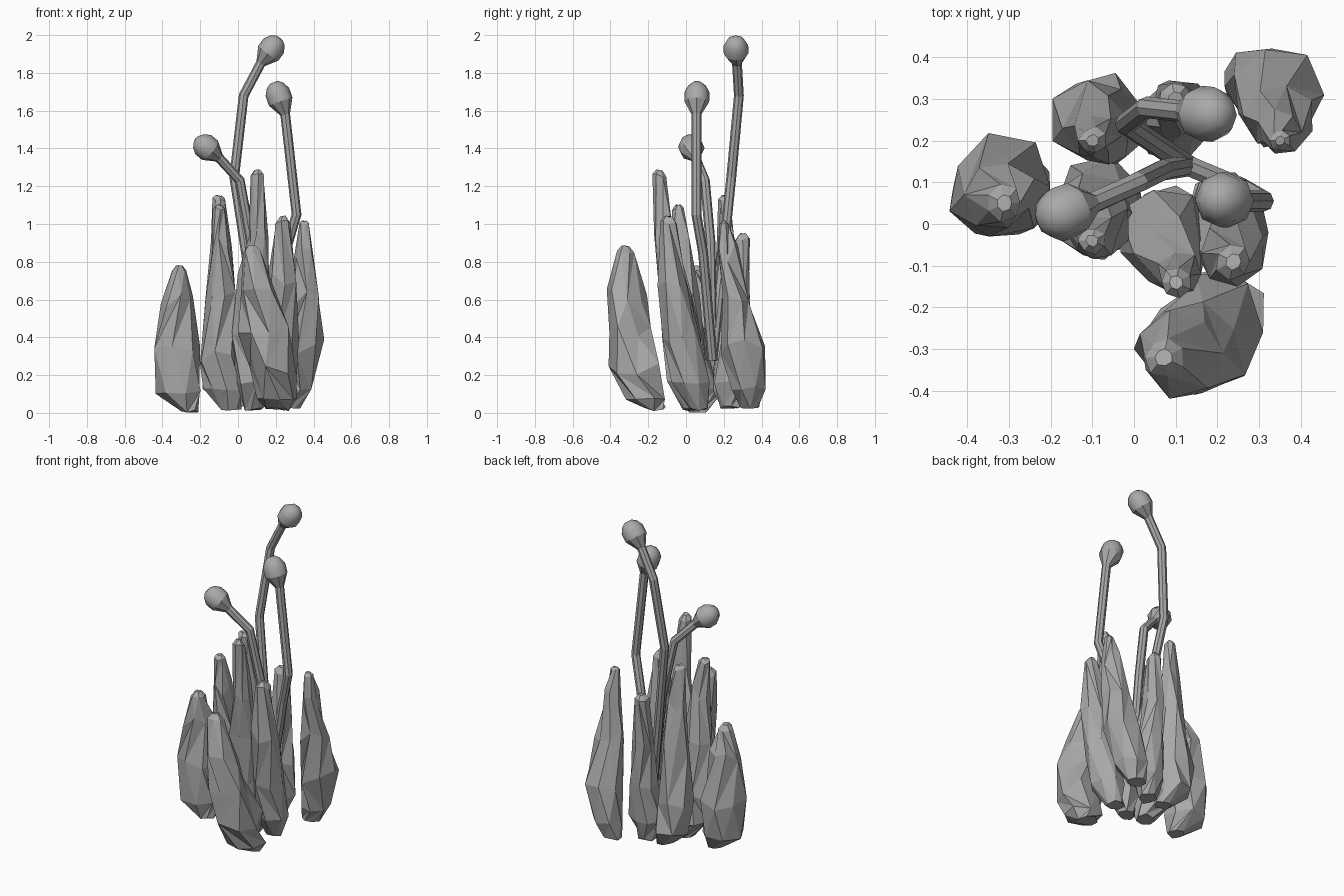
import bpy, math, random
from mathutils import Vector

cube = bpy.data.objects.get("Cube")
if cube:
    bpy.data.objects.remove(cube, do_unlink=True)

random.seed(7)
grey = bpy.data.materials.new("stone_grey")
grey.use_nodes = True
COLOUR = (0.4, 0.4, 0.4, 1)
grey.diffuse_color = COLOUR
grey.node_tree.nodes["Principled BSDF"].inputs["Base Color"].default_value = COLOUR


def make_object(name, verts, faces):
    mesh = bpy.data.meshes.new(name)
    mesh.from_pydata(verts, [], faces)
    mesh.materials.append(grey)
    obj = bpy.data.objects.new(name, mesh)
    bpy.context.collection.objects.link(obj)
    return obj


def skin(rings, split=False):
    """Join equal rings into a closed skin, optionally as irregular triangles."""
    n = len(rings[0])
    verts = [v for ring in rings for v in ring]
    faces = [tuple(reversed(range(n)))]
    for r in range(len(rings) - 1):
        for i in range(n):
            j = (i + 1) % n
            a, b, c, d = r * n + i, r * n + j, r * n + n + j, r * n + n + i
            if not split:
                faces.append((a, b, c, d))
            elif random.random() < 0.5:
                faces += [(a, b, c), (a, c, d)]
            else:
                faces += [(a, b, d), (b, c, d)]
    faces.append(tuple(range(len(verts) - n, len(verts))))
    return verts, faces


def lobe(name, *path, sides=7, rough=0.14):
    """Craggy lobe through (x, y, z, radius) points."""
    rings = []
    for k, (x, y, z, rad) in enumerate(path):
        inner = 0 < k < len(path) - 1
        turn = k * math.pi / sides
        ring = []
        for i in range(sides):
            a = turn % (math.tau / sides) + math.tau * i / sides
            rr = rad * 1.04 * (1 + random.uniform(-rough, rough))
            dz = random.uniform(-0.05, 0.05) if inner and z > 0.2 else random.uniform(0, 0.02)
            ring.append(Vector((x + rr * math.cos(a), y + rr * math.sin(a), z + dz)))
        rings.append(ring)
    # rounded top
    x, y, z, rad = path[-1]
    top = Vector((x, y, z + rad))
    rings.append([top + (v - top) * 0.45 + Vector((0, 0, rad * 0.3)) for v in rings[-1]])
    return make_object(name, *skin(rings, True))


def stalk(name, points, bud_end, sides=8, thick=0.026):
    """Bent stem ending in a rounded bud."""
    pts = [Vector(p) for p in points]
    end = Vector(bud_end)
    neck = pts[-1]
    stations = [(p, thick) for p in pts]
    stations += [(neck.lerp(end, t), r) for t, r in
                 ((0.4, 0.066), (0.7, 0.066), (0.9, 0.046), (1.0, 0.022))]
    rings = []
    for k, (p, rad) in enumerate(stations):
        before = stations[max(k - 1, 0)][0]
        after = stations[min(k + 1, len(stations) - 1)][0]
        d = ((p - before).normalized() + (after - p).normalized()).normalized()
        u = Vector((0, 1, 0)).cross(d).normalized()
        w = d.cross(u)
        rings.append([p + rad * (u * math.cos(math.tau * i / sides)
                                 + w * math.sin(math.tau * i / sides)) for i in range(sides)])
    obj = make_object(name, *skin(rings))
    # only the bud is smooth
    first = 1 + sides * len(pts)
    for poly in obj.data.polygons:
        poly.use_smooth = poly.index >= first
    return obj


# Cluster of craggy lobes
lobe("right_lobe", (-.26, .06, 0, .05), (-.3, .08, .1, .115), (-.32, .09, .35, .125),
     (-.32, .07, .6, .08), (-.31, .05, .74, .04))
lobe("front_lobe", (.21, -.17, .01, .06), (.2, -.22, .07, .11), (.18, -.26, .25, .13),
     (.14, -.3, .42, .12), (.11, -.31, .62, .095), (.07, -.32, .84, .045))
lobe("front_right_lobe", (-.04, .06, .01, .05), (-.08, .05, .12, .1), (-.1, .02, .3, .1),
     (-.09, 0, .6, .075), (-.09, -.03, .9, .05), (-.1, -.04, 1.07, .03))
lobe("tall_middle_lobe", (.08, .03, .01, .05), (.08, 0, .15, .1), (.07, -.02, .4, .1),
     (.09, -.07, .7, .08), (.11, -.12, .95, .05), (.1, -.14, 1.25, .037))
lobe("front_left_lobe", (.2, .07, .01, .05), (.22, .03, .15, .1), (.23, -.02, .4, .09),
     (.23, -.07, .7, .075), (.24, -.09, 1, .042))
lobe("left_lobe", (.27, .34, .02, .05), (.31, .33, .12, .09), (.34, .31, .35, .11),
     (.35, .26, .62, .075), (.35, .22, .85, .05), (.35, .2, .99, .025))
lobe("back_right_lobe", (-.02, .23, .02, .05), (-.07, .25, .12, .1), (-.09, .25, .35, .1),
     (-.08, .23, .65, .08), (-.09, .21, .9, .05), (-.1, .2, 1.12, .03))
lobe("back_lobe", (.1, .24, .02, .05), (.1, .25, .15, .09), (.1, .27, .4, .08),
     (.1, .28, .65, .06), (.1, .3, .91, .04))

# Budding stalks sharing one root
ROOT = (.13, .14, .28)
stalk("tall_stalk", [ROOT, (-.02, .24, 1.25), (.03, .28, 1.68), (.12, .27, 1.85)], (.22, .26, 1.985))
stalk("left_stalk", [ROOT, (.25, .09, .85), (.31, .055, 1.05), (.25, .055, 1.58)], (.19, .06, 1.75))
stalk("right_stalk", [ROOT, (.07, .13, .9), (.01, .1, 1.23), (-.1, .05, 1.35)], (-.22, .01, 1.45))
